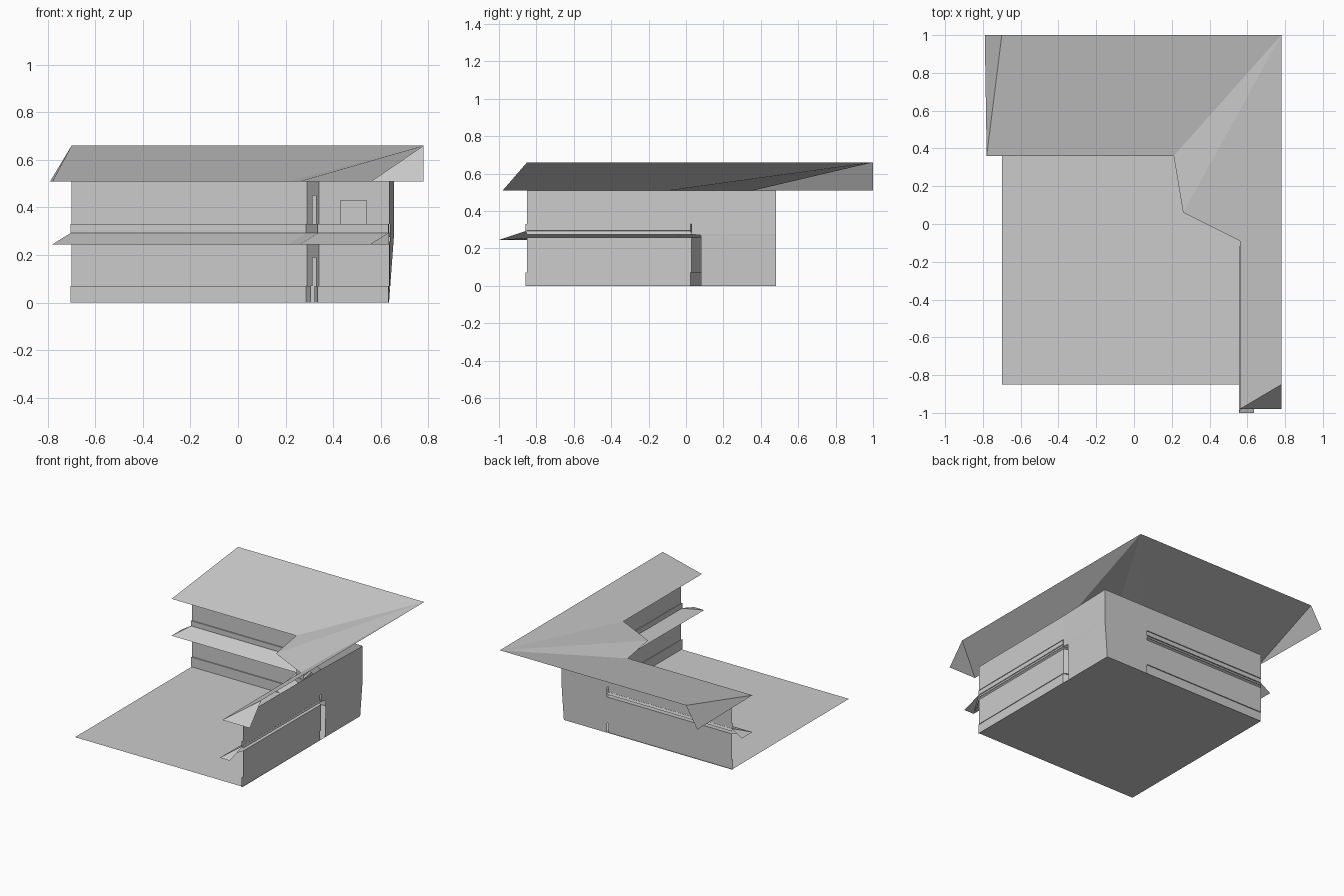
import bpy, bmesh, math
from mathutils import Vector

if "Cube" in bpy.data.objects:
    bpy.data.objects.remove(bpy.data.objects["Cube"])


def finish(name, bm):
    bmesh.ops.remove_doubles(bm, verts=bm.verts, dist=0.0005)
    bmesh.ops.dissolve_limit(bm, angle_limit=math.radians(0.5),
                             verts=bm.verts, edges=bm.edges)
    me = bpy.data.meshes.new(name)
    bm.to_mesh(me)
    bm.free()
    ob = bpy.data.objects.new(name, me)
    bpy.context.collection.objects.link(ob)
    return ob


def loft(name, rows, skip=None, extra=()):
    """Skin rows of points; skip(segment, mid_z) leaves an opening."""
    bm = bmesh.new()
    grid = [[bm.verts.new(p) for p in row] for row in rows]
    for a, b in zip(grid, grid[1:]):
        for i in range(len(a) - 1):
            mid = (a[i].co.z + b[i].co.z) / 2
            if skip and skip(i, mid):
                continue
            bm.faces.new((a[i], a[i + 1], b[i + 1], b[i]))
    for poly in extra:
        bm.faces.new([bm.verts.new(p) for p in poly])
    return finish(name, bm)


# Wall line in plan, with its overhang direction at each point
wall = [(-.70, .48), (.29, .48), (.34, .18), (.64, .03), (.635, -.85)]
over = [(-.08, -.12), (-.08, -.12), (-.08, -.12), (-.08, -.12), (-.08, -.15)]
wall = [Vector(p) for p in wall]
over = [Vector(p) for p in over]

# Split the two angled corner walls beside their openings
path = [(wall[0], over[0]), (wall[1], over[1])]
path += [(wall[1].lerp(wall[2], t), over[1]) for t in (.45, .75)]
path += [(wall[2], over[2])]
path += [(wall[2].lerp(wall[3], t), over[2]) for t in (.3, .67)]
path += [(wall[3], over[3]), (wall[4], over[4])]


def row(f, z):
    return [(*(p + o * f), z) for p, o in path]


def opening(seg, z):
    door = seg == 2 and (z < .19 or .33 < z < .45)
    window = seg == 5 and .33 < z < .43
    return door or window


# Lower and upper storey walls with projecting skirting
loft("lower_wall", [row(f, z) for f, z in
     [(.06, 0), (.06, .07), (0, .07), (0, .19), (0, .257)]], opening)
loft("upper_wall", [row(f, z) for f, z in
     [(0, .275), (.06, .295), (.06, .33), (0, .33), (0, .43), (0, .45), (0, .51)]], opening)

# Awning between the storeys, with sloped ends
loft("awning", [row(0, .257), row(1, .245), row(0, .295)], extra=[
    [(-.78, .36, .245), (-.70, .48, .295), (-.78, .48, .245)],
    [(.555, -1, .245), (.635, -1, .245), (.635, -.85, .295)]])

# Roof rising from inner eave to outer ridge, with sloped ends
eave = [(-.78, .36), (.21, .36), (.26, .06), (.56, -.09), (.56, -.98)]
ridge = [(-.70, 1), (.78, 1), (.78, 1), (.78, 1), (.78, -.85)]
loft("roof", [[(*p, .51) for p in eave], [(*p, .66) for p in ridge]], extra=[
    [(-.78, .36, .51), (-.70, 1, .66), (-.79, 1, .51)],
    [(.56, -.98, .51), (.78, -.98, .51), (.78, -.85, .66)]])

# Floor
loft("floor", [[(-.70, -.85, 0), (.635, -.85, 0)], [(-.70, .48, 0), (.635, .48, 0)]])

# Outer corner panels, leaning slightly outward
loft("corner_back_panel", [
    [(.29, .48, 0), (.635, .48, 0)],
    [(.29, .48, .27), (.655, .48, .27)],
    [(.29, .48, .51), (.655, .48, .51)]])
loft("corner_side_panel", [
    [(.635, .08, 0), (.635, .48, 0)],
    [(.64, .08, .27), (.655, .48, .27)],
    [(.64, .03, .275), (.655, .48, .275)],
    [(.64, .03, .51), (.655, .48, .51)]])
